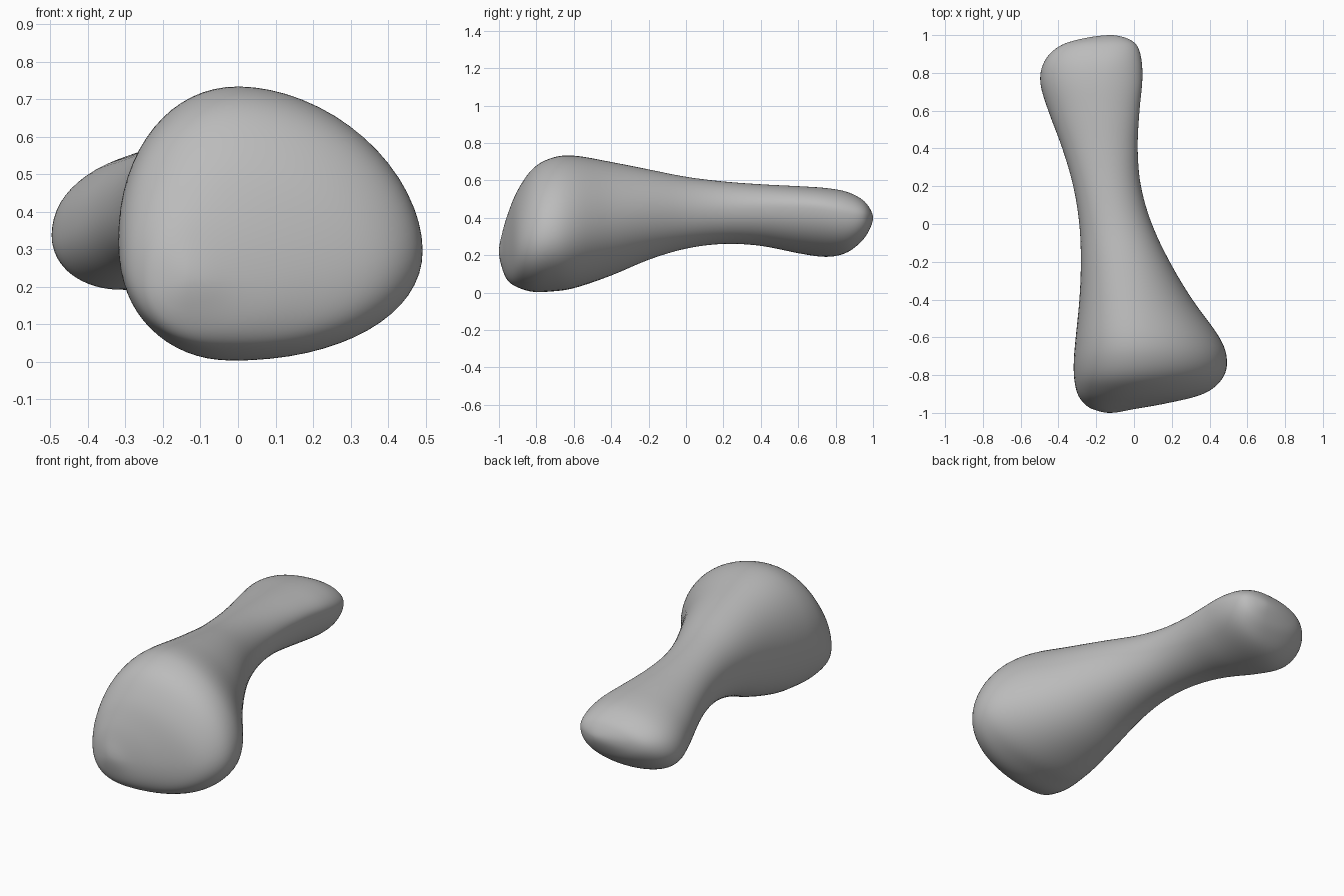
import bpy
import bmesh
import math

SEGMENTS = 64    # points around each cross-section
STEPS = 6        # rings between neighbouring stations

# Outline stations from front to back: y, x min, x max, z min, z max
OUTLINE = [
    (-1, -.13, -.13, .22, .22),
    (-.98, -.22, .0, .12, .33),
    (-.95, -.265, .17, .06, .43),
    (-.9, -.3, .37, .027, .55),
    (-.82, -.318, .47, .003, .665),
    (-.72, -.32, .495, .005, .722),
    (-.6, -.31, .455, .022, .735),
    (-.4, -.29, .31, .09, .7),
    (-.2, -.282, .19, .175, .66),
    (0, -.29, .095, .235, .62),
    (.2, -.322, .037, .26, .595),
    (.4, -.38, .02, .25, .58),
    (.6, -.455, .03, .21, .57),
    (.75, -.498, .045, .19, .56),
    (.86, -.477, .042, .213, .54),
    (.94, -.4, .02, .275, .5),
    (.98, -.28, -.03, .335, .455),
    (1, -.12, -.12, .4, .4),
]

# Section lean: y, then where the top, bottom, left and right extremes sit
# as fractions of the width or height, then roundness of the upper right
LEAN = [
    (-1, .4, .4, .43, .43, 1.7),
    (-.7, .4, .37, .46, .41, 1.85),
    (0, .5, .45, .5, .52, 2),
    (.7, .6, .33, .38, .7, 2),
    (1, .63, .6, .5, .6, 2),
]


def spline(rows, i, t):
    """Smooth interpolation between row i and row i + 1."""
    a, b, c, d = rows[i - 1:i + 3]
    return [q + t / 2 * (r - p + t * (2 * p - 5 * q + 4 * r - s
                                      + t * (3 * (q - r) + s - p)))
            for p, q, r, s in zip(a, b, c, d)]


def beyond(pole, ring):
    """Continue the outline past a rounded end, swapping its sides."""
    return (ring[0], *[2 * p - r for p, r in zip(pole[1:], ring[1:])])


def lean_at(y):
    for a, b in zip(LEAN, LEAN[1:]):
        if y <= b[0]:
            break
    t = min(1, max(0, (y - a[0]) / (b[0] - a[0])))
    t = t * t * (3 - 2 * t)
    return [p + (q - p) * t for p, q in zip(a[1:], b[1:])]


def section(y, x0, x1, z0, z1):
    """Closed section made of four rounded quadrants."""
    top, bottom, left, right, roundness = lean_at(y)
    points = []
    for k in range(SEGMENTS):
        angle = math.tau * k / SEGMENTS
        c, s = math.cos(angle), math.sin(angle)
        cx = x0 + (x1 - x0) * (top if s >= 0 else bottom)
        cz = z0 + (z1 - z0) * (right if c >= 0 else left)
        rx = x1 - cx if c >= 0 else cx - x0
        rz = z1 - cz if s >= 0 else cz - z0
        power = 2 / (roundness if c > 0 and s > 0 else 2.1)
        points.append((cx + rx * math.copysign(abs(c) ** power, c), y,
                       cz + rz * math.copysign(abs(s) ** power, s)))
    return points


def make_material(name, colour):
    mat = bpy.data.materials.new(name)
    mat.use_nodes = True
    mat.diffuse_color = colour
    shader = mat.node_tree.nodes["Principled BSDF"]
    shader.inputs["Base Color"].default_value = colour
    return mat


if "Cube" in bpy.data.objects:
    bpy.data.objects.remove(bpy.data.objects["Cube"])

# Bone: rings lofted from the broad head to the narrow foot
first, last = OUTLINE[0], OUTLINE[-1]
rows = [beyond(first, OUTLINE[1]), *OUTLINE, beyond(last, OUTLINE[-2])]
stations = [spline(rows, i, step / STEPS)
            for i in range(1, len(OUTLINE)) for step in range(STEPS)][1:]

bm = bmesh.new()
rings = [[bm.verts.new(p) for p in section(*s)] for s in stations]
for a, b in zip(rings, rings[1:]):
    for k in range(SEGMENTS):
        n = (k + 1) % SEGMENTS
        bm.faces.new((a[k], a[n], b[n], b[k]))

# Rounded ends close on a single point
for pole, ring in ((first, rings[0]), (last, rings[-1])):
    tip = bm.verts.new((pole[1], pole[0], pole[3]))
    for k in range(SEGMENTS):
        bm.faces.new((tip, ring[k], ring[(k + 1) % SEGMENTS]))

# Soften the lengthwise ridges
body = [v for ring in rings[STEPS:-STEPS] for v in ring]
for _ in range(4):
    bmesh.ops.smooth_vert(bm, verts=body, factor=.5,
                          use_axis_x=True, use_axis_y=True, use_axis_z=True)
bmesh.ops.recalc_face_normals(bm, faces=bm.faces)

mesh = bpy.data.meshes.new("bone")
bm.to_mesh(mesh)
bm.free()
mesh.shade_smooth()
mesh.materials.append(make_material("plain grey", (.5, .5, .5, 1)))
bone = bpy.data.objects.new("bone", mesh)
bpy.context.collection.objects.link(bone)
